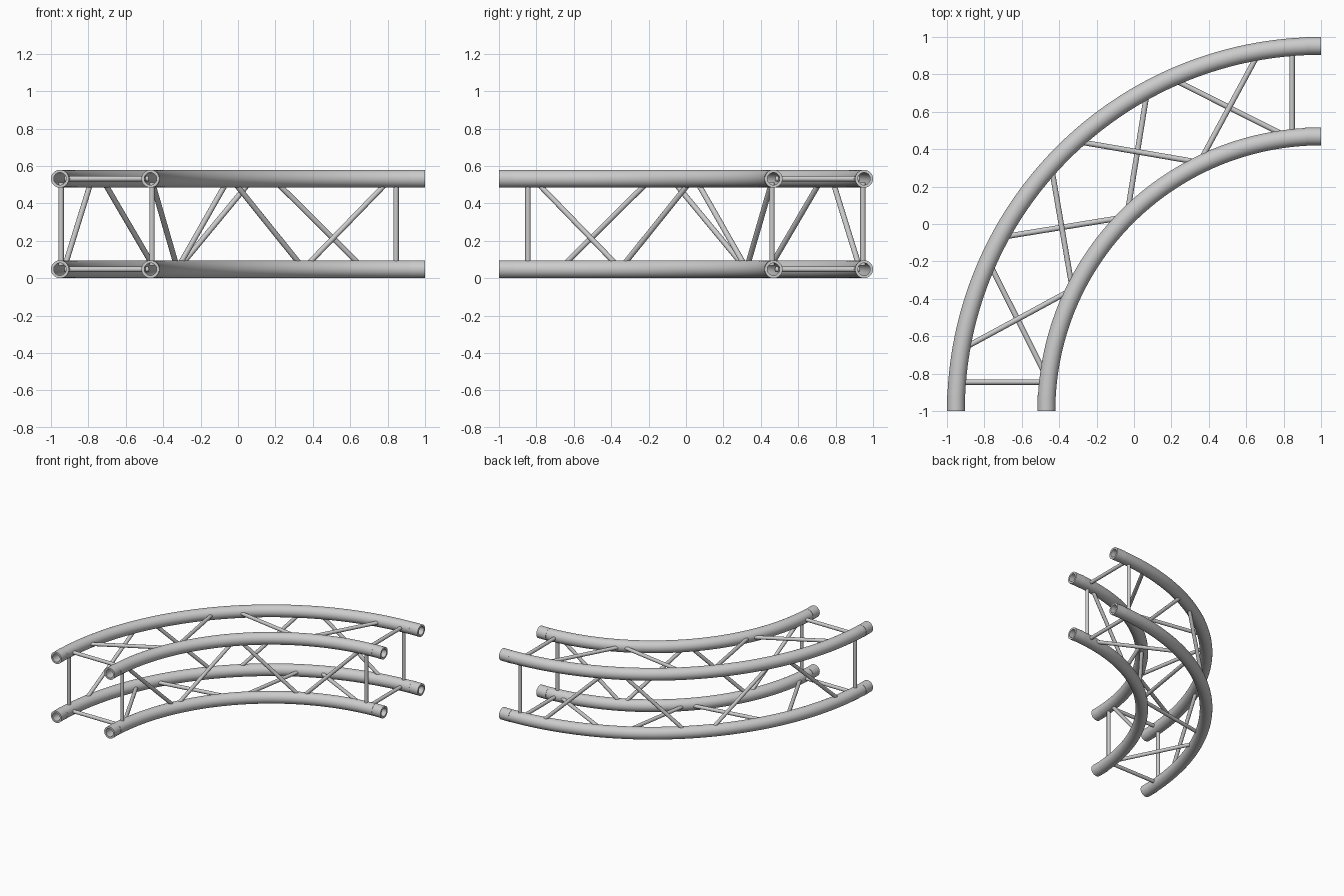
import bpy, bmesh, math
from mathutils import Vector

if "Cube" in bpy.data.objects:
    bpy.data.objects.remove(bpy.data.objects["Cube"])

R_OUT, R_IN = 1.952, 1.468      # chord centre radii around the corner (1, -1)
Z_LOW, Z_TOP = 0.048, 0.532     # chord centre heights
TUBE, BORE, BAR = 0.0475, 0.034, 0.0145


def at(radius, deg, z):
    a = math.radians(deg)
    return Vector((1 - radius * math.sin(a), -1 + radius * math.cos(a), z))


def finish(name, bm):
    bmesh.ops.recalc_face_normals(bm, faces=bm.faces)
    me = bpy.data.meshes.new(name)
    bm.to_mesh(me)
    bm.free()
    ob = bpy.data.objects.new(name, me)
    bpy.context.collection.objects.link(ob)
    bpy.context.view_layer.objects.active = ob
    ob.select_set(True)
    bpy.ops.object.shade_smooth_by_angle(angle=math.radians(40))
    ob.select_set(False)


def pipe(name, frames, r_out, r_in, n=32):
    # hollow pipe swept through (centre, sideways direction) frames
    bm = bmesh.new()
    rings = []
    for c, side in frames:
        pair = []
        for r in (r_out, r_in):
            pair.append([bm.verts.new(c + side * (r * math.cos(2 * math.pi * i / n))
                         + Vector((0, 0, r * math.sin(2 * math.pi * i / n)))) for i in range(n)])
        rings.append(pair)
    for i in range(n):
        j = (i + 1) % n
        for a, b in zip(rings, rings[1:]):
            for k in (0, 1):
                bm.faces.new((a[k][i], a[k][j], b[k][j], b[k][i]))
        for a in (rings[0], rings[-1]):
            bm.faces.new((a[0][i], a[0][j], a[1][j], a[1][i]))
    finish(name, bm)


def bar(name, p, q, extra=0.025, n=16):
    # round bar from p to q, sunk a little into the chords
    d = (q - p).normalized()
    p, q = p - d * extra, q + d * extra
    bm = bmesh.new()
    bmesh.ops.create_cone(bm, cap_ends=True, segments=n, radius1=BAR, radius2=BAR, depth=(q - p).length)
    rot = d.to_track_quat('Z', 'Y').to_matrix()
    for v in bm.verts:
        v.co = rot @ v.co + (p + q) / 2
    finish(name, bm)


# curved chords with straight end sleeves
for rn, R in (("outer", R_OUT), ("inner", R_IN)):
    for zn, z in (("lower", Z_LOW), ("upper", Z_TOP)):
        a0 = math.degrees(0.08 / R)
        frames = []
        for i in range(49):
            t = a0 + (90 - 2 * a0) * i / 48
            frames.append((at(R, t, z), at(1, t, 0) - Vector((1, -1, 0))))
        pipe(f"{rn}_{zn}_chord", frames, TUBE, BORE)
        for e, along, side in ((0, Vector((-1, 0, 0)), Vector((0, 1, 0))),
                               (90, Vector((0, 1, 0)), Vector((-1, 0, 0)))):
            c = at(R, e, z)
            pipe(f"{rn}_{zn}_sleeve_{e}", [(c, side), (c + along * 0.085, side)], 0.048, BORE - 0.001)

# square end frames: rungs and posts
S = 0.155
for e in (0, 1):
    def end(r, z):
        return Vector((1 - S, r - 1, z)) if e == 0 else Vector((1 - r, -1 + S, z))
    for z in (Z_LOW, Z_TOP):
        bar(f"end_rung_{e}_{z}", end(R_IN + 0.035, z), end(R_OUT - 0.05, z))
    for r in (R_IN, R_OUT):
        y = r - S * S / (2 * r)
        bar(f"end_post_{e}_{r}", end(y, Z_LOW + 0.045), end(y, Z_TOP - 0.045))

# lacing bars: angles where each bar meets the chord surfaces, mirrored about 45 degrees
RO, RI = R_OUT - TUBE, R_IN + TUBE
ZL, ZT = Z_LOW + TUBE, Z_TOP - TUBE
lacing = [
    ("upper", (RO, 10.8, Z_TOP), (RI, 24.2, Z_TOP)),
    ("upper", (RI, 27.9, Z_TOP), (RO, 41.2, Z_TOP)),
    ("lower", (RI, 9.1, Z_LOW), (RO, 23.1, Z_LOW)),
    ("lower", (RO, 29.5, Z_LOW), (RI, 42.6, Z_LOW)),
    ("inner", (R_IN, 9.0, ZT), (R_IN, 24.4, ZL)),
    ("inner", (R_IN, 27.8, ZL), (R_IN, 42.8, ZT)),
    ("outer", (R_OUT, 11.0, ZL), (R_OUT, 23.1, ZT)),
    ("outer", (R_OUT, 29.5, ZT), (R_OUT, 41.1, ZL)),
]
for i, (n, p, q) in enumerate(lacing):
    bar(f"{n}_brace_{i}_a", at(*p), at(*q))
    bar(f"{n}_brace_{i}_b", at(p[0], 90 - p[1], p[2]), at(q[0], 90 - q[1], q[2]))
